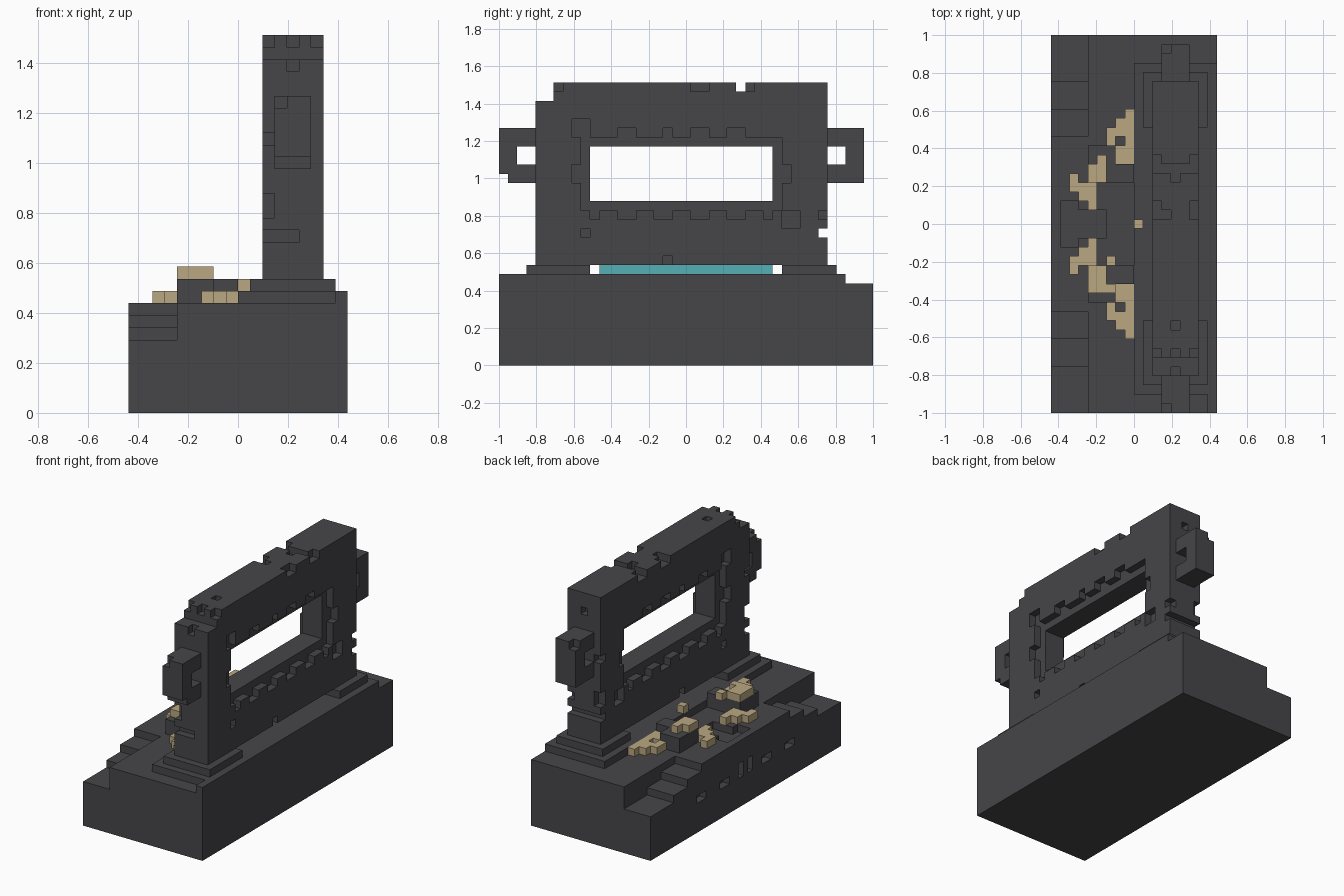
import bpy
import bmesh
from mathutils import Vector

if "Cube" in bpy.data.objects:
    bpy.data.objects.remove(bpy.data.objects["Cube"], do_unlink=True)

UNIT = 2 / 41                       # edge of one block
ORIGIN = Vector((-9, -20.5, 0))     # block grid corner


def material(name, rgb):
    mat = bpy.data.materials.new(name)
    mat.use_nodes = True
    mat.diffuse_color = (*rgb, 1)
    mat.node_tree.nodes["Principled BSDF"].inputs["Base Color"].default_value = (*rgb, 1)
    return mat


STONE = material("dark stone", (0.061, 0.06, 0.066))
BONE = material("pale bone", (0.49, 0.39, 0.22))
TEAL = material("teal glow", (0.09, 0.43, 0.47))


def box(x0, x1, y0, y1, z0, z1):
    return {(x, y, z) for x in range(x0, x1) for y in range(y0, y1) for z in range(z0, z1)}


def build(name, cells, mat):
    """Turn a set of blocks into one mesh made of the exposed block faces."""
    bm = bmesh.new()
    verts = {}
    for cell in cells:
        for axis in range(3):
            for side in (0, 1):
                near = list(cell)
                near[axis] += 2 * side - 1
                if tuple(near) in cells:
                    continue
                u, v = (axis + 1) % 3, (axis + 2) % 3
                loop = []
                for du, dv in ((0, 0), (1, 0), (1, 1), (0, 1)):
                    p = list(cell)
                    p[axis] += side
                    p[u] += du
                    p[v] += dv
                    p = tuple(p)
                    if p not in verts:
                        verts[p] = bm.verts.new((Vector(p) + ORIGIN) * UNIT)
                    loop.append(verts[p])
                bm.faces.new(loop if side else loop[::-1])
    mesh = bpy.data.meshes.new(name)
    bm.to_mesh(mesh)
    bm.free()
    mesh.materials.append(mat)
    obj = bpy.data.objects.new(name, mesh)
    bpy.context.collection.objects.link(obj)


# Base with a raised rim, corner stairs and a sunken path
base = box(0, 18, 0, 41, 0, 9)
base |= box(17, 18, 0, 38, 9, 10) | box(9, 17, 2, 38, 9, 10)
for level, (low, high) in enumerate(((5, 36), (8, 33), (11, 30))):
    base -= box(0, 4, 0, low, 6 + level, 9)
    base -= box(0, 4, high, 41, 6 + level, 9)
base -= box(1, 3, 18, 23, 8, 9) | box(3, 6, 19, 22, 8, 9)
# Small slots in the long face of the base
for y, width, top in ((10, 2, 5), (15, 2, 5), (19, 1, 6), (21, 1, 6), (24, 2, 5), (29, 2, 5)):
    base -= box(0, 1, y, y + width, 4, top)
build("base", base, STONE)

# Plinths under both ends of the wall
build("front_plinth", box(10, 17, 3, 10, 10, 11), STONE)
build("back_plinth", box(10, 17, 31, 37, 10, 11), STONE)

# Wall with its window
wall = box(11, 16, 4, 36, 11, 31) - box(11, 16, 10, 30, 18, 24)
wall -= box(11, 16, 4, 6, 29, 31)        # broken top corner
wall -= box(11, 16, 26, 27, 30, 31)      # notch in the top
wall -= box(11, 16, 35, 36, 14, 15)      # notch in the end

# Worn dents on both broad faces: y start, y end, z start, z end
dents = [(9, 31, 17, 25)]
dents += [(y, y + w, 25, 26) for y, w in ((13, 2), (18, 1), (21, 2), (25, 2))]
dents += [(y, y + w, 16, 17) for y, w in ((10, 1), (13, 2), (17, 2), (21, 2), (25, 2), (29, 1))]
dents += [(8, 9, 20, 22), (31, 32, 20, 22), (8, 10, 25, 27), (9, 10, 14, 15),
          (31, 33, 15, 17), (35, 36, 16, 17), (6, 7, 30, 31), (21, 23, 30, 31),
          (27, 28, 30, 31), (18, 19, 11, 12)]
for side in (11, 15):
    for dent in dents:
        wall -= box(side, side + 1, *dent)
# Dents on the narrow ends: x start, x end, z start, z end
for x0, x1, z0, z1 in ((11, 12, 22, 23), (11, 12, 16, 18), (11, 14, 14, 15), (13, 14, 28, 29)):
    for end in (4, 35):
        wall -= box(x0, x1, end, end + 1, z0, z1)
# Dents in the top
for x, y in ((13, 25), (12, 21), (13, 9), (13, 6)):
    wall -= box(x, x + 1, y, y + 1, 30, 31)
build("wall", wall, STONE)

# Ring handles on both ends
front_handle = box(12, 15, 0, 4, 20, 26) - box(12, 15, 2, 4, 22, 24)
front_handle -= box(12, 15, 0, 1, 20, 21) | box(12, 13, 0, 1, 25, 26)
build("front_handle", front_handle, STONE)
back_handle = box(12, 15, 36, 40, 20, 26) - box(12, 15, 36, 38, 22, 24)
back_handle -= box(12, 13, 39, 40, 25, 26)
build("back_handle", back_handle, STONE)

# Glowing strip below the wall
build("glow_strip", box(13, 14, 11, 30, 10, 11), TEAL)

# Rocks and bone piles, mirrored front to back
bone_rows = {
    32: [(8, 9)], 31: [(7, 9)], 30: [(6, 9)], 29: [(6, 7), (8, 9)], 28: [(7, 9)],
    27: [(5, 6), (7, 9)], 26: [(4, 6)], 25: [(2, 3), (4, 6)], 24: [(2, 5)],
    23: [(3, 5)], 22: [(4, 5)]}
rocks = box(4, 7, 25, 29, 9, 11) | box(6, 9, 25, 27, 9, 11)
bones = set()
for y, spans in bone_rows.items():
    for x0, x1 in spans:
        for x in range(x0, x1):
            bones.add((x, y, 11 if (x, y, 10) in rocks else 9))


def mirrored(cells):
    return {(x, 40 - y, z) for x, y, z in cells}


build("back_rocks", rocks, STONE)
build("front_rocks", mirrored(rocks), STONE)
build("back_bones", bones, BONE)
build("front_bones", mirrored(bones) | box(4, 7, 13, 14, 11, 12) | {(6, 16, 11)} - {(6, 12, 9)}, BONE)
build("centre_bone", box(9, 10, 20, 21, 10, 11), BONE)
